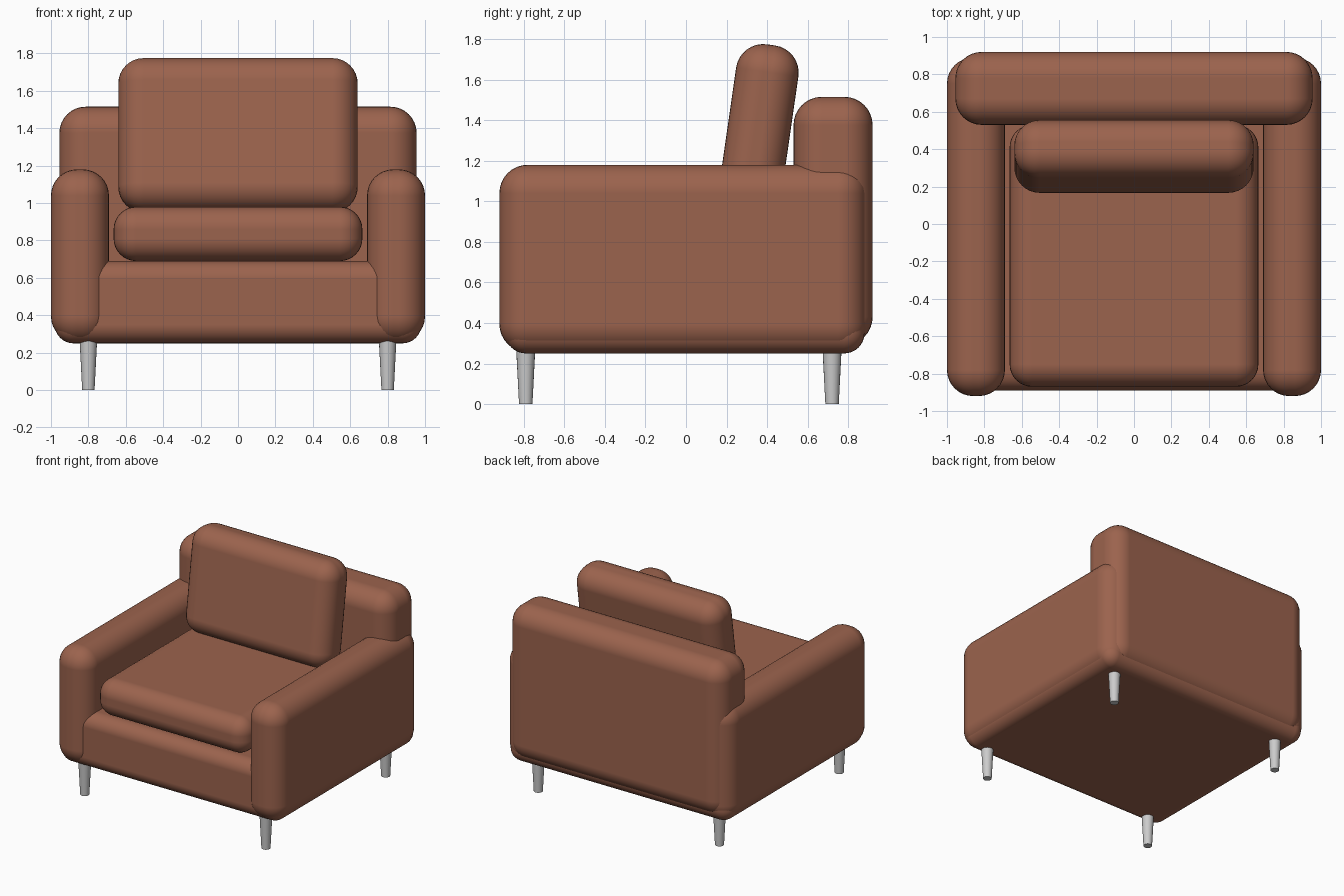
import bpy
from math import radians

if "Cube" in bpy.data.objects:
    bpy.data.objects.remove(bpy.data.objects["Cube"])

fabric = bpy.data.materials.new("brown_fabric")
fabric.diffuse_color = (0.33, 0.125, 0.075, 1)
fabric.use_nodes = True
fabric.node_tree.nodes["Principled BSDF"].inputs["Base Color"].default_value = fabric.diffuse_color


def padded_box(name, lo, hi, radius, tilt=0):
    """Rounded upholstered block spanning the corners lo..hi."""
    bpy.ops.mesh.primitive_cube_add(
        size=1, location=[(a + b) / 2 for a, b in zip(lo, hi)])
    ob = bpy.context.object
    ob.name = name
    ob.scale = [b - a for a, b in zip(lo, hi)]
    bpy.ops.object.transform_apply(location=False, rotation=False, scale=True)
    ob.rotation_euler.x = radians(tilt)
    bev = ob.modifiers.new("rounding", 'BEVEL')
    bev.width = radius
    bev.segments = 8
    bev.harden_normals = True
    ob.data.materials.append(fabric)
    bpy.ops.object.shade_smooth()
    return ob


# Base, backrest and cushions
padded_box("base", (-0.98, -0.89, 0.25), (0.98, 0.88, 0.69), 0.1)
padded_box("backrest", (-0.955, 0.53, 0.29), (0.955, 0.92, 1.515), 0.14)
padded_box("seat_cushion", (-0.665, -0.87, 0.69), (0.665, 0.53, 0.98), 0.12)
padded_box("back_cushion", (-0.64, 0.206, 0.95), (0.64, 0.516, 1.775), 0.135, tilt=-8.2)

# Arms and tapered legs, mirrored left and right
for side, s in (("left", -1), ("right", 1)):
    x0, x1 = sorted((s * 0.69, s * 1.0))
    padded_box(side + "_arm", (x0, -0.92, 0.255), (x1, 0.89, 1.18), 0.14)
    for place, y in (("front", -0.79), ("back", 0.72)):
        bpy.ops.mesh.primitive_cone_add(
            vertices=20, radius1=0.033, radius2=0.047, depth=0.27,
            location=(s * 0.8, y, 0.135))
        bpy.context.object.name = f"{place}_{side}_leg"
        bpy.ops.object.shade_smooth_by_angle(angle=radians(40))
